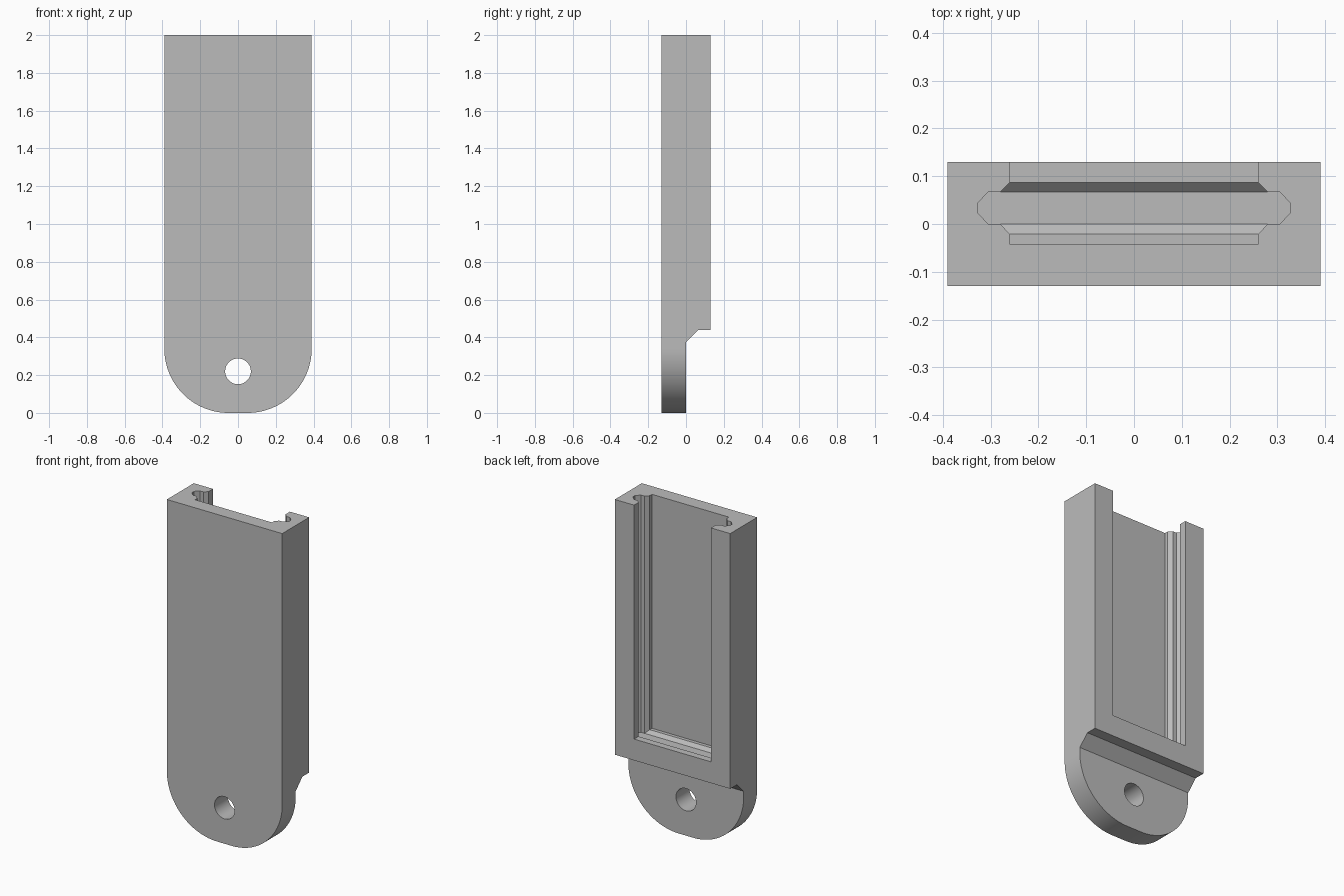
import bpy, bmesh, math

if "Cube" in bpy.data.objects:
    bpy.data.objects.remove(bpy.data.objects["Cube"])

grey = bpy.data.materials.new("plain grey")
grey.diffuse_color = (0.5, 0.5, 0.5, 1)
grey.use_nodes = True
grey.node_tree.nodes["Principled BSDF"].inputs["Base Color"].default_value = grey.diffuse_color


def make(name, bm):
    bmesh.ops.recalc_face_normals(bm, faces=bm.faces)
    me = bpy.data.meshes.new(name)
    bm.to_mesh(me)
    bm.free()
    me.materials.append(grey)
    ob = bpy.data.objects.new(name, me)
    bpy.context.collection.objects.link(ob)
    return ob


def prism(name, pts, vec):
    """Extrude a closed 3D outline along vec."""
    bm = bmesh.new()
    a = [bm.verts.new(p) for p in pts]
    b = [bm.verts.new([c + d for c, d in zip(p, vec)]) for p in pts]
    bm.faces.new(a)
    bm.faces.new(b[::-1])
    for i in range(len(a)):
        j = (i + 1) % len(a)
        bm.faces.new((a[i], a[j], b[j], b[i]))
    return make(name, bm)


# Holder body: flat top, rounded lower corners
W, R, N = 0.39, 0.34, 32
arc = [(W - R + R * math.cos(t), R - R * math.sin(t))
       for t in (math.pi / 2 * i / N for i in range(N + 1))]
half = [(W, 2.0)] + arc
outline = half + [(-x, z) for x, z in reversed(half)]
body = prism("holder_body", [(x, -0.13, z) for x, z in outline], (0, 0.26, 0))

# Thin lower tab: step with a sloped shoulder
step = [(0, -0.1), (0, 0.375), (0.065, 0.44), (0.2, 0.44), (0.2, -0.1)]
step_cutter = prism("step_cutter", [(-0.6, y, z) for y, z in step], (1.2, 0, 0))

# Round hanging hole
ring = [(0.068 * math.cos(2 * math.pi * i / 48), -0.3,
         0.22 + 0.068 * math.sin(2 * math.pi * i / 48)) for i in range(48)]
hole_cutter = prism("hole_cutter", ring, (0, 0.6, 0))

# Slot with side grooves, open at the back and top; its end is grooved too
prof = [(0.26, 0.2), (0.26, 0.087), (0.28, 0.067), (0.305, 0.067),
        (0.328, 0.043), (0.328, 0.024), (0.305, 0.0), (0.28, 0.0),
        (0.26, -0.021), (0.26, -0.043)]
bm = bmesh.new()
rows = {}
for s in (1, -1):
    low = [bm.verts.new((s * x, y, 0.55 if -0.001 < y < 0.07 else 0.57))
           for x, y in prof]
    top = [bm.verts.new((s * x, y, 2.1)) for x, y in prof]
    for i in range(len(prof) - 1):
        bm.faces.new((low[i], low[i + 1], top[i + 1], top[i]))
    rows[s] = (low, top)
(lr, tr), (ll, tl) = rows[1], rows[-1]
bm.faces.new(tr + tl[::-1])
for i in (0, -1):
    bm.faces.new((lr[i], ll[i], tl[i], tr[i]))
for i, j in ((0, 1), (1, 2), (2, 7), (7, 8), (8, 9)):
    bm.faces.new(lr[i:j + 1] + ll[i:j + 1][::-1])
slot_cutter = make("slot_cutter", bm)

# Cut, bake and tidy
bpy.context.view_layer.objects.active = body
body.select_set(True)
for c in (step_cutter, hole_cutter, slot_cutter):
    m = body.modifiers.new(c.name, 'BOOLEAN')
    m.operation, m.solver, m.object = 'DIFFERENCE', 'EXACT', c
    bpy.ops.object.modifier_apply(modifier=m.name)
    bpy.data.objects.remove(c)
bpy.ops.object.shade_smooth_by_angle(angle=math.radians(30))
